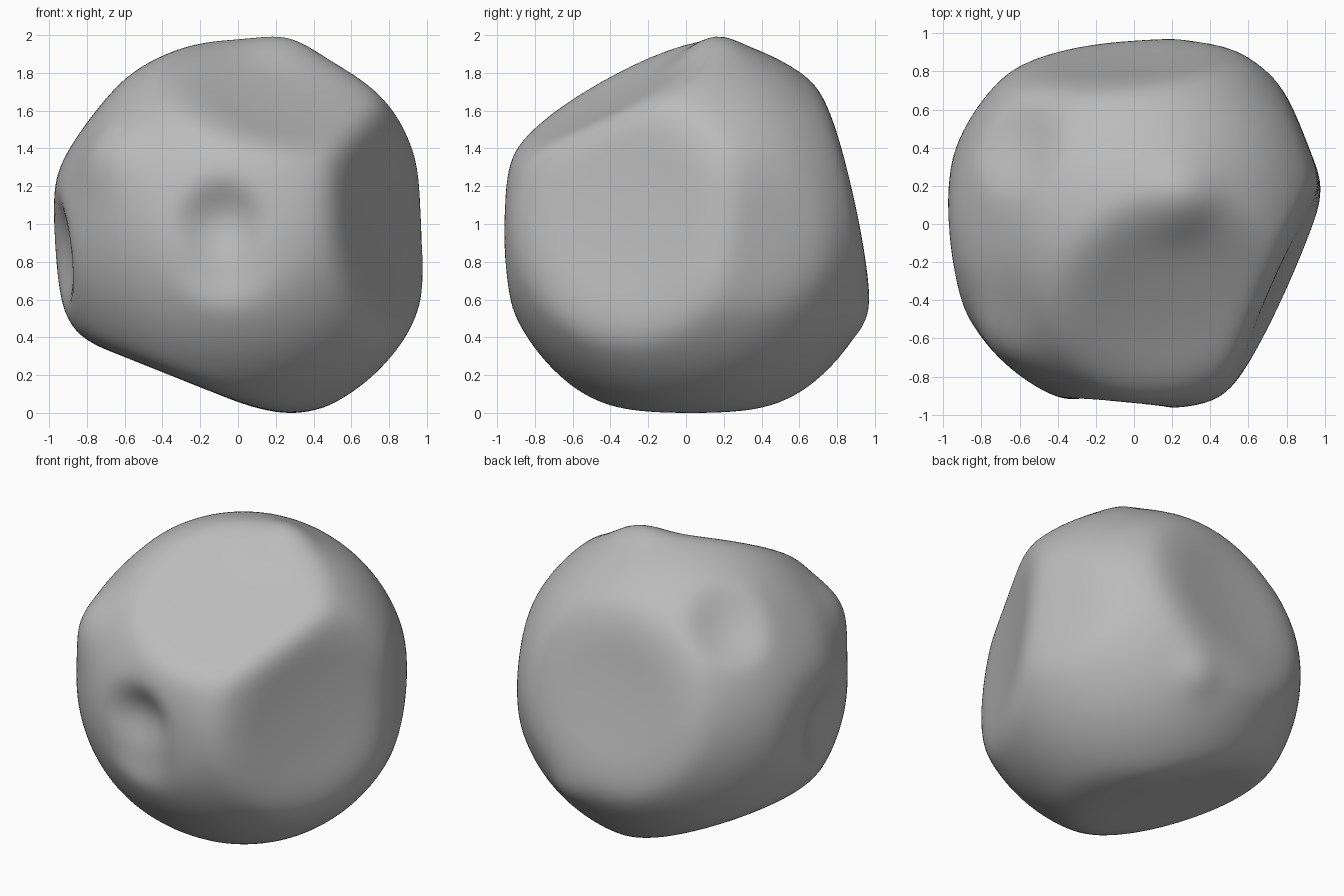
import bpy, bmesh, math
from mathutils import Vector

cube = bpy.data.objects.get("Cube")
if cube:
    bpy.data.objects.remove(cube)

FLAT = 40.0
BALL_RADIUS = 1.028
BALL_LEAN = Vector((0.022, 0.025, -0.04))   # the ball is fuller on this side

# Bites out of the ball: direction, depth from centre, cutter radius, edge softness
BITES = [
    ((-0.05, -1, 0), 0.97, FLAT, 0.08),           # front flat
    ((-1, 0, -0.05), 0.982, FLAT, 0.06),          # side flat
    ((0.93, 0.36, 0), 1.0, FLAT, 0.06),           # opposite side flat
    ((0, 0, -1), 1.0, FLAT, 0.06),                # base flat
    ((-0.37, 0, -0.93), 0.87, FLAT, 0.08),        # sloping underside
    ((-0.08, 0.97, 0.215), 0.855, 7.0, 0.12),     # sloping back
    ((-0.8, 0, 0.6), 0.975, FLAT, 0.06),          # side shoulder
    ((0.2, -0.47, 0.85), 0.79, 6.0, 0.1),         # large upper facet
    ((0.9, -0.4, 0.08), 0.81, 6.0, 0.12),         # broad side dent
    ((-0.62, 0.4, 0.66), 0.925, 0.6, 0.07),       # small upper dent
    ((-0.97, -0.15, -0.13), 0.89, 0.6, 0.03),     # side crater
    ((-0.09, -1, 0.01), 0.855, 0.28, 0.07),       # front crater
    ((-0.08, -1, -0.16), 0.92, 0.4, 0.08),        # front crater lower lip
]

# Raised knobs: direction, height, angular size
KNOBS = [
    ((-0.7, -0.64, 0.4), 0.07, 0.22),
    ((0.25, 0.9, -0.5), 0.04, 0.11),
    ((0.27, 0.14, 1.0), 0.06, 0.18),
]


def soft_min(a, b, k):
    h = max(k - abs(a - b), 0) / k
    return min(a, b) - h * h * k / 4


def surface_radius(u):
    r = BALL_RADIUS + u.dot(BALL_LEAN)
    for n, depth, size, soft in BITES:
        c = depth + size
        b = c * u.dot(Vector(n).normalized())
        disc = b * b - c * c + size * size
        if b > 0 and disc > 0:
            r = soft_min(r, b - math.sqrt(disc), soft)
    for n, height, width in KNOBS:
        r += height * math.exp(-(u.angle(Vector(n)) / width) ** 2)
    return r


# Rock body
bm = bmesh.new()
bmesh.ops.create_icosphere(bm, subdivisions=6, radius=1)
for v in bm.verts:
    u = v.co.normalized()
    v.co = u * surface_radius(u)
for _ in range(6):
    bmesh.ops.smooth_vert(bm, verts=bm.verts, factor=0.5,
                          use_axis_x=True, use_axis_y=True, use_axis_z=True)

# Stand it on the ground
bmesh.ops.translate(bm, verts=bm.verts, vec=(0, 0, -min(v.co.z for v in bm.verts)))

mesh = bpy.data.meshes.new("rock")
bm.to_mesh(mesh)
bm.free()
rock = bpy.data.objects.new("rock", mesh)
bpy.context.collection.objects.link(rock)
for p in mesh.polygons:
    p.use_smooth = True

# Plain grey stone
grey = bpy.data.materials.new("stone_grey")
grey.use_nodes = True
colour = (0.5, 0.5, 0.5, 1)
grey.diffuse_color = colour
bsdf = grey.node_tree.nodes["Principled BSDF"]
bsdf.inputs["Base Color"].default_value = colour
bsdf.inputs["Roughness"].default_value = 0.9
mesh.materials.append(grey)
